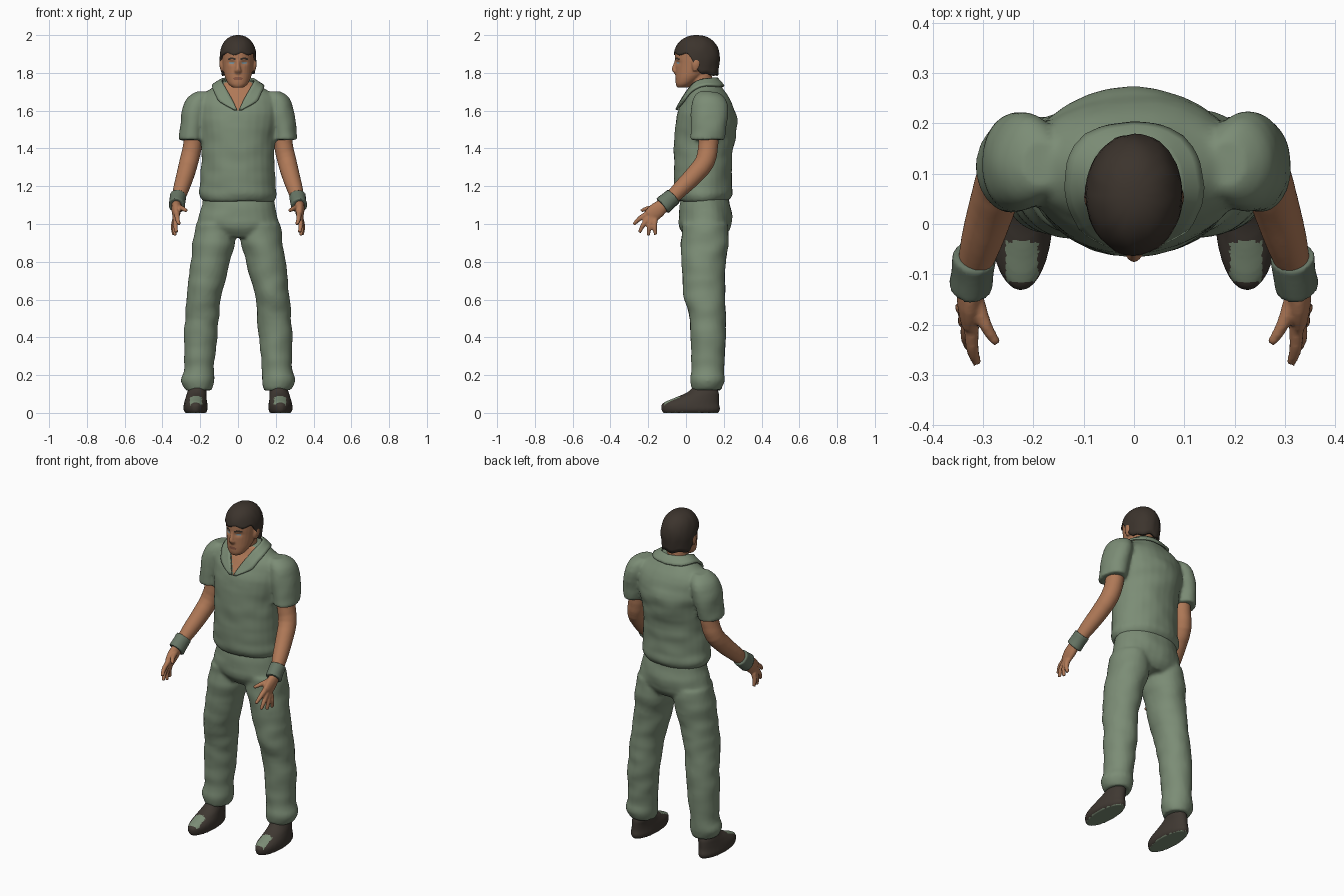
import bpy, bmesh, math
from mathutils import Vector, noise

cube = bpy.data.objects.get("Cube")
if cube:
    bpy.data.objects.remove(cube, do_unlink=True)


def material(name, *rgb):
    mat = bpy.data.materials.new(name)
    mat.use_nodes = True
    mat.diffuse_color = (*rgb, 1)
    mat.node_tree.nodes["Principled BSDF"].inputs["Base Color"].default_value = (*rgb, 1)
    return mat


SAGE = material("sage cloth", .2, .265, .18)
BAND = material("dark sage band", .135, .18, .13)
SKIN = material("skin", .43, .19, .095)
LIPS = material("lips", .26, .1, .06)
HAIR = material("dark brown hair", .045, .034, .026)
SHOE = material("brown leather", .05, .04, .032)
EYE = material("eye blue grey", .2, .27, .3)


def spline(rows, steps=5):
    """Smooth curve through rows of numbers."""
    rows = [Vector(r) for r in rows]
    out = []
    for i in range(len(rows) - 1):
        a, b = rows[i], rows[i + 1]
        before, after = rows[max(i - 1, 0)], rows[min(i + 2, len(rows) - 1)]
        for k in range(steps):
            t = k / steps
            out.append(a * (1 - t) + b * t + ((b - before) * (1 - t) - (after - a) * t) * t * (1 - t) / 2)
    return out + [rows[-1]]


def loft(bm, rows, upright=True, sides=28):
    """Closed tube through rows of (x, y, z, radius, radius)."""
    rows = spline(rows)
    rings = []
    for i, (x, y, z, ru, rv) in enumerate(rows):
        u, v = Vector((1, 0, 0)), Vector((0, 1, 0))
        if not upright:
            along = (rows[min(i + 1, len(rows) - 1)] - rows[max(i - 1, 0)])
            along = Vector(along[:3]).normalized()
            u = (u - along * u.dot(along)).normalized()
            v = along.cross(u)
        angles = [math.tau * k / sides for k in range(sides)]
        rings.append([bm.verts.new(Vector((x, y, z)) + u * ru * math.cos(a) + v * rv * math.sin(a))
                      for a in angles])
    for lower, upper in zip(rings, rings[1:]):
        for k in range(sides):
            j = (k + 1) % sides
            bm.faces.new((lower[k], lower[j], upper[j], upper[k]))
    bm.faces.new(rings[0])
    bm.faces.new(rings[-1])


def add_object(name, bm, mats):
    bmesh.ops.recalc_face_normals(bm, faces=bm.faces)
    mesh = bpy.data.meshes.new(name)
    bm.to_mesh(mesh)
    bm.free()
    for mat in mats:
        mesh.materials.append(mat)
    mesh.shade_smooth()
    obj = bpy.data.objects.new(name, mesh)
    bpy.context.scene.collection.objects.link(obj)
    return obj


def part(name, mats, centre=(), paired=(), upright=True, voxel=.01, smooth=4, shape=None, paint=None):
    """Fuse lofts into one skin, then shape its points and paint its faces by rule."""
    bm = bmesh.new()
    for rows in centre:
        loft(bm, rows, upright)
    for rows in paired:
        for side in (1, -1):
            loft(bm, [(side * r[0], *r[1:]) for r in rows], upright)
    obj = add_object(name, bm, mats)
    remesh = obj.modifiers.new("fuse", 'REMESH')
    remesh.mode = 'VOXEL'
    remesh.voxel_size = voxel
    soften = obj.modifiers.new("soften", 'SMOOTH')
    soften.iterations = smooth
    graph = bpy.context.evaluated_depsgraph_get()
    mesh = bpy.data.meshes.new_from_object(obj.evaluated_get(graph))
    obj.modifiers.clear()
    obj.data = mesh
    mesh.materials.clear()
    for mat in mats:
        mesh.materials.append(mat)
    if shape:
        moves = [shape(v.co.copy(), v.normal.copy()) for v in mesh.vertices]
        for v, co in zip(mesh.vertices, moves):
            v.co = co
    for p in mesh.polygons:
        p.material_index = paint(p.center, p.normal) if paint else 0
    mesh.shade_smooth()
    mesh.update()
    return obj


def folds(co, normal):
    return co + normal * .006 * noise.noise(Vector((co.x * 9, co.y * 9, co.z * 14)))


# Shirt: torso and short sleeves, with the open neck painted as skin
torso = [(0, .09, 1.12, .19, .135), (0, .092, 1.16, .207, .155), (0, .09, 1.22, .2, .153),
         (0, .09, 1.35, .194, .155), (0, .1, 1.46, .2, .162), (0, .108, 1.55, .215, .163),
         (0, .11, 1.62, .22, .143), (0, .112, 1.67, .208, .117), (0, .11, 1.71, .155, .09),
         (0, .1, 1.755, .08, .068)]
sleeve = [(.185, .12, 1.7, .04, .05), (.208, .125, 1.665, .064, .085), (.225, .125, 1.6, .072, .1),
          (.238, .12, 1.53, .068, .096), (.248, .112, 1.445, .064, .092)]
shirt = part("shirt", [SAGE, SKIN], [torso], [sleeve], shape=folds,
             paint=lambda c, n: int(c.y < .06 and c.z > 1.6 + 1.8 * abs(c.x)))

# Collar: folded strip resting on the shirt; each row is neck edge, then outer edge
collar_rows = [(0, .165, 1.77, 0, .195, 1.725), (.065, .14, 1.77, .09, .165, 1.72),
               (.085, .075, 1.76, .125, .08, 1.71), (.065, .02, 1.72, .115, .01, 1.675),
               (.035, -.015, 1.665, .095, -.015, 1.645), (.006, -.04, 1.6, .02, -.04, 1.6)]
bm = bmesh.new()
for side in (1, -1):
    strip = []
    for row in spline(collar_rows):
        line = []
        for k in range(5):
            p = Vector(row[:3]).lerp(Vector(row[3:]), k / 4)
            p.x *= side
            hit, spot, normal, _ = shirt.closest_point_on_mesh(p)
            if (p - spot).dot(normal) < .01:
                p = spot + normal * .01
            line.append(bm.verts.new(p))
        strip.append(line)
    for a, b in zip(strip, strip[1:]):
        for k in range(4):
            bm.faces.new((a[k], a[k + 1], b[k + 1], b[k]))
bmesh.ops.remove_doubles(bm, verts=bm.verts, dist=.001)
collar = add_object("collar", bm, [SAGE])
thick = collar.modifiers.new("thickness", 'SOLIDIFY')
thick.thickness = .012
thick.offset = 0

# Trousers: hips and two legs with loose hems
hips = [(0, .1, 1.15, .185, .125), (0, .102, 1.05, .205, .142), (0, .1, .98, .222, .135),
        (0, .1, .93, .18, .1)]
leg = [(.115, .1, 1, .108, .12), (.127, .1, .9, .112, .126), (.147, .093, .8, .105, .118),
       (.165, .094, .7, .098, .113), (.183, .1, .6, .09, .108), (.19, .115, .5, .09, .096),
       (.198, .118, .4, .088, .093), (.207, .115, .24, .08, .086), (.213, .114, .17, .088, .088),
       (.209, .11, .12, .07, .077)]
part("trousers", [SAGE], [hips], [leg], shape=folds)

# Shoes: brown uppers with a pale patch over the toes and pale soles
shoe = [(.224, .025, 0, .056, .146), (.225, .025, .02, .064, .156), (.224, .025, .05, .062, .15),
        (.222, .06, .082, .055, .115), (.218, .09, .108, .051, .084), (.212, .1, .14, .045, .06)]


def shoe_paint(c, n):
    patch = -.115 < c.y < -.035 and abs(abs(c.x) - .222) < .032 and n.z > .3
    return int(patch or n.z < -.7)


part("shoes", [SHOE, SAGE], paired=[shoe], voxel=.007, smooth=2, paint=shoe_paint)

# Bare arms with open hands
arm = [(.235, .118, 1.52, .052, .055), (.24, .118, 1.42, .05, .053), (.26, .1, 1.33, .05, .052),
       (.28, .04, 1.255, .047, .049), (.303, -.035, 1.18, .041, .043), (.322, -.1, 1.115, .03, .034),
       (.325, -.125, 1.09, .027, .033)]
palm = [(.324, -.105, 1.11, .026, .03), (.327, -.15, 1.075, .025, .043), (.328, -.19, 1.04, .017, .04)]
fingers = [((.322, -.195, 1.06), (.312, -.277, .998)), ((.328, -.188, 1.042), (.326, -.247, .955)),
           ((.332, -.178, 1.03), (.333, -.2, .938)), ((.335, -.165, 1.02), (.34, -.16, .943)),
           ((.315, -.14, 1.09), (.272, -.238, 1.07))]
digits = []
for base, tip in fingers:
    a, b = Vector(base), Vector(tip)
    middle = a.lerp(b, .55) + Vector((.005, -.004, .004))
    digits.append([(*a, .015, .015), (*middle, .013, .013), (*b, .009, .009)])
part("arms_and_hands", [SKIN], paired=[arm, palm, *digits], upright=False, voxel=.006, smooth=2)

# Cloth bands round the wrists
band = [(.316, -.064, 1.15, .044, .046), (.321, -.095, 1.122, .043, .047), (.326, -.126, 1.096, .045, .05)]
part("wrist_bands", [BAND], paired=[band], upright=False, voxel=.007, smooth=1, shape=folds)

# Head, neck, nose and ears
skull = [(0, -.018, 1.722, .028, .028), (0, -.008, 1.74, .05, .046), (0, .012, 1.77, .066, .068),
         (0, .03, 1.8, .075, .086), (0, .042, 1.84, .081, .098), (0, .052, 1.885, .086, .111),
         (0, .055, 1.92, .086, .11), (0, .056, 1.96, .06, .078), (0, .056, 1.98, .03, .04)]
neck = [(0, .1, 1.64, .06, .06), (0, .083, 1.74, .058, .06), (0, .072, 1.82, .056, .06)]
nose = [(0, -.05, 1.795, .014, .01), (0, -.055, 1.81, .019, .018), (0, -.055, 1.823, .014, .021),
        (0, -.052, 1.85, .01, .014), (0, -.05, 1.875, .009, .008)]
ear = [(.083, .05, 1.81, .008, .012), (.087, .052, 1.84, .012, .022), (.088, .054, 1.865, .01, .02),
       (.086, .054, 1.88, .005, .01)]


def sockets(co, normal):
    if co.y < .02:
        d = ((abs(co.x) - .033) / .018) ** 2 + ((co.z - 1.855) / .012) ** 2
        co.y += .008 * math.exp(-d)
    return co


def face_paint(c, n):
    if c.y > .02:
        return 0
    across = abs(abs(c.x) - .033)
    if (across / .014) ** 2 + ((c.z - 1.853) / .006) ** 2 < 1:
        return 1
    if across < .02 and abs(c.z - 1.877 + across * .2) < .005:
        return 2
    return 3 if (c.x / .026) ** 2 + ((c.z - 1.769) / .008) ** 2 < 1 else 0


part("head", [SKIN, EYE, HAIR, LIPS], [skull, neck, nose], [ear], voxel=.005, smooth=3,
     shape=sockets, paint=face_paint)

# Hair: cap with a high fringe that drops behind the ears to the nape
COLUMNS, ROWS = 48, 14
bm = bmesh.new()
cap = []
for r in range(ROWS + 1):
    ring = []
    for k in range(COLUMNS):
        a = math.tau * k / COLUMNS
        back = min(max((.06 - .122 * math.cos(a)) / .1, 0), 1)
        low = 1.9 - .11 * back * back * (3 - 2 * back) + .006 * math.sin(7 * a)
        z = low + (2 - low) * math.sin(r / ROWS * math.pi / 2)
        dome = max(0, 1 - max(0, (z - 1.87) / .13) ** 2.4) ** .45
        dome -= max(0, 1.87 - z) * .9
        dome *= 1 + .03 * noise.noise(Vector((math.sin(a) * 4, math.cos(a) * 4, z * 20)))
        ring.append(bm.verts.new((.097 * dome * math.sin(a), .057 - .122 * dome * math.cos(a), z)))
    cap.append(ring)
for a, b in zip(cap, cap[1:]):
    for k in range(COLUMNS):
        j = (k + 1) % COLUMNS
        bm.faces.new((a[k], a[j], b[j], b[k]))
bmesh.ops.remove_doubles(bm, verts=bm.verts, dist=.0005)
hair = add_object("hair", bm, [HAIR])
shell = hair.modifiers.new("thickness", 'SOLIDIFY')
shell.thickness = .015
shell.offset = -1
